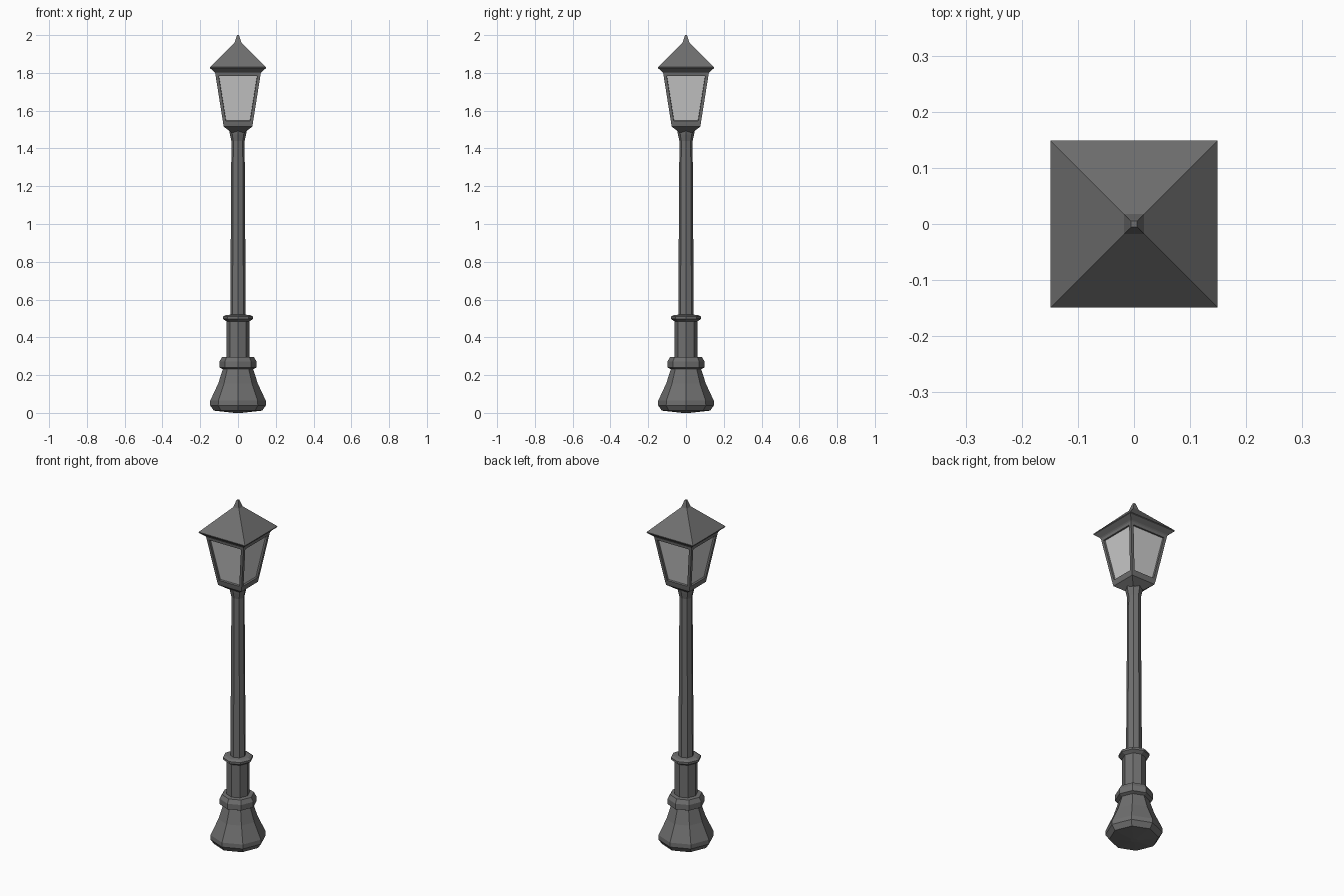
import bpy, bmesh
from math import cos, sin, pi

if "Cube" in bpy.data.objects:
    bpy.data.objects.remove(bpy.data.objects["Cube"])


def material(name, shade):
    m = bpy.data.materials.new(name)
    m.diffuse_color = (shade, shade, shade, 1)
    m.use_nodes = True
    m.node_tree.nodes["Principled BSDF"].inputs["Base Color"].default_value = m.diffuse_color
    return m


METAL = material("dark_metal", 0.16)
GLASS = material("pale_glass", 0.55)


def lofted(name, profile, sides, start=0.0):
    """Stack regular rings of (radius, height) into a closed faceted solid."""
    bm = bmesh.new()
    rings = []
    for r, z in profile:
        rings.append([bm.verts.new((r * cos(start + 2 * pi * i / sides),
                                    r * sin(start + 2 * pi * i / sides), z))
                      for i in range(sides)])
    for a, b in zip(rings, rings[1:]):
        for i in range(sides):
            j = (i + 1) % sides
            bm.faces.new((a[i], a[j], b[j], b[i]))
    bm.faces.new(rings[0][::-1])
    bm.faces.new(rings[-1])
    return finish(name, bm)


def finish(name, bm):
    bmesh.ops.recalc_face_normals(bm, faces=bm.faces)
    me = bpy.data.meshes.new(name)
    bm.to_mesh(me)
    bm.free()
    ob = bpy.data.objects.new(name, me)
    ob.data.materials.append(METAL)
    bpy.context.collection.objects.link(ob)
    return ob


def square(name, profile):
    """Four-sided loft; the profile gives half widths instead of radii."""
    return lofted(name, [(h * 2 ** 0.5, z) for h, z in profile], 4, pi / 4)


# Octagonal post: flared foot, band, lower sleeve, collar, shaft, neck
lofted("post", [
    (0.02, 0.0), (0.128, 0.012), (0.148, 0.04), (0.147, 0.065),
    (0.105, 0.155), (0.08, 0.232),
    (0.098, 0.24), (0.098, 0.272), (0.085, 0.295), (0.061, 0.297),
    (0.061, 0.485), (0.08, 0.498), (0.08, 0.51), (0.065, 0.518),
    (0.041, 0.52), (0.035, 1.44), (0.043, 1.475), (0.046, 1.495)], 8)

# Lantern body: tapered square cage with recessed window panels
cage = square("lantern_frame", [
    (0.035, 1.485), (0.075, 1.515), (0.078, 1.53), (0.121, 1.80)])
cage.data.materials.append(GLASS)
bm = bmesh.new()
bm.from_mesh(cage.data)
windows = [f for f in bm.faces
           if f.calc_center_median().z > 1.6 and abs(f.normal.z) < 0.5]
bmesh.ops.inset_individual(bm, faces=windows, thickness=0.016, use_even_offset=True)
bmesh.ops.inset_individual(bm, faces=windows, thickness=0.001, depth=-0.01,
                           use_even_offset=True)
for f in windows:
    f.material_index = 1
bm.to_mesh(cage.data)
bm.free()

# Roof with flared eaves and finial
square("roof", [
    (0.118, 1.795), (0.125, 1.805), (0.148, 1.825), (0.149, 1.83),
    (0.018, 1.96), (0.008, 1.992), (0.005, 2.0)])
